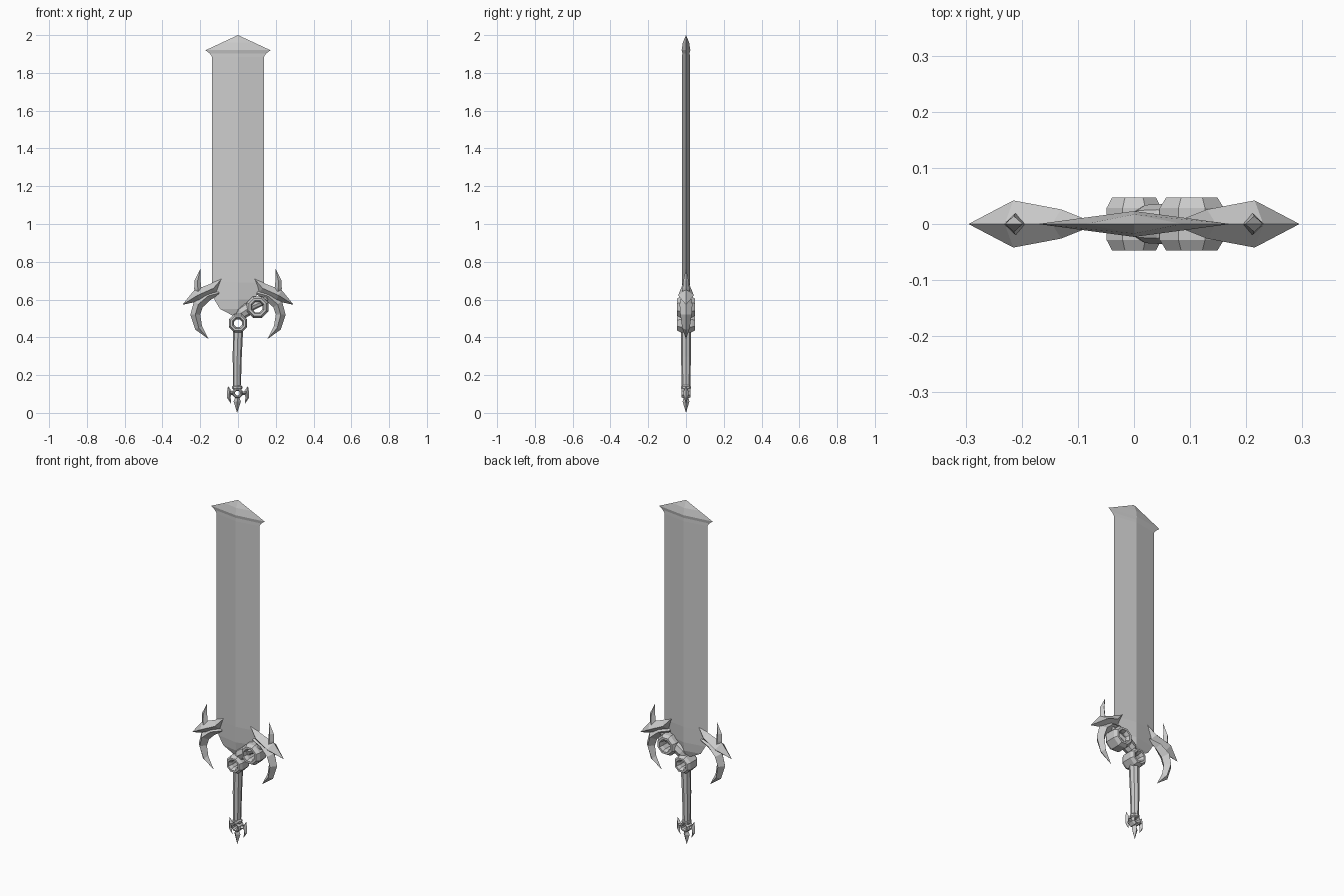
import bpy, bmesh, math
from mathutils import Vector

if "Cube" in bpy.data.objects:
    bpy.data.objects.remove(bpy.data.objects["Cube"])


def loft(name, rings):
    """Skin equal-length rings of points, cap the ends, merge collapsed tips."""
    bm = bmesh.new()
    rows = [[bm.verts.new(p) for p in ring] for ring in rings]
    n = len(rows[0])
    for a, b in zip(rows, rows[1:]):
        for i in range(n):
            j = (i + 1) % n
            bm.faces.new((a[i], a[j], b[j], b[i]))
    bm.faces.new(rows[0])
    bm.faces.new(rows[-1])
    bmesh.ops.remove_doubles(bm, verts=bm.verts, dist=0.0004)
    bmesh.ops.recalc_face_normals(bm, faces=bm.faces)
    me = bpy.data.meshes.new(name)
    bm.to_mesh(me)
    bm.free()
    ob = bpy.data.objects.new(name, me)
    bpy.context.collection.objects.link(ob)
    return ob


def bar(name, path, side=1, sides=4):
    """Tapered bar in the xz plane; path = (x, z, half width, half depth)."""
    rings = []
    for i, (x, z, w, t) in enumerate(path):
        a, b = path[max(i - 1, 0)], path[min(i + 1, len(path) - 1)]
        d = Vector((b[0] - a[0], 0, b[1] - a[1])).normalized()
        nrm = Vector((-d.z, 0, d.x))
        ring = []
        for k in range(sides):
            ang = 2 * math.pi * k / sides
            p = Vector((x, 0, z)) + nrm * w * math.cos(ang)
            ring.append((p.x * side, t * math.sin(ang), p.z))
        rings.append(ring)
    return loft(name, rings)


def ring(name, x, z, r, depth, hole):
    """Eight-sided bevelled ring whose hole runs along y."""
    prof = [(hole, -depth * .6), (r * .6, -depth), (r * .8, -depth), (r, -depth * .6),
            (r, depth * .6), (r * .8, depth), (r * .6, depth), (hole, depth * .6)]
    bm = bmesh.new()
    rows = []
    for k in range(8):
        a = math.pi / 8 + k * math.pi / 4
        rows.append([bm.verts.new((x + q * math.cos(a), y, z + q * math.sin(a))) for q, y in prof])
    for k in range(8):
        A, B = rows[k], rows[(k + 1) % 8]
        for i in range(8):
            j = (i + 1) % 8
            bm.faces.new((A[i], A[j], B[j], B[i]))
    bmesh.ops.recalc_face_normals(bm, faces=bm.faces)
    me = bpy.data.meshes.new(name)
    bm.to_mesh(me)
    bm.free()
    bpy.context.collection.objects.link(bpy.data.objects.new(name, me))


# Blade: diamond section, lopsided root, flared pointed end (z, left, right, half depth)
blade = [(.505, -.008, .008, .008), (.55, -.095, .035, .018), (.60, -.125, .085, .022),
         (.69, -.137, .137, .022), (1.885, -.137, .137, .022), (1.903, -.15, .15, .019),
         (1.92, -.172, .172, .023), (1.96, -.086, .086, .017), (2.0, 0, 0, 0)]
loft("blade", [[(l, 0, z), (0, -t, z), (r, 0, z), (0, t, z)] for z, l, r, t in blade])

# Guard wings and pommel hooks, mirrored left and right
for s, tag in ((-1, "left"), (1, "right")):
    bar("guard_spike_" + tag, [(.295, .572, 0, 0), (.215, .622, .033, .042),
                               (.13, .66, .028, .026), (.075, .722, 0, .004)], s)
    bar("guard_hook_" + tag, [(.10, .635, .008, .01), (.16, .618, .025, .024), (.21, .575, .028, .034),
                              (.226, .52, .026, .03), (.208, .45, .02, .02), (.155, .39, 0, 0)], s)
    bar("guard_horn_" + tag, [(.205, .61, .018, .02), (.213, .66, .019, .018),
                              (.214, .70, .016, .014), (.198, .765, 0, 0)], s)
    bar("pommel_hook_" + tag, [(.053, .143, 0, 0), (.045, .112, .013, .014),
                               (.049, .082, .01, .011), (.036, .047, 0, 0)], s)
    bar("pommel_arm_" + tag, [(.02, .105, .01, .014), (.046, .104, .008, .01)], s)

# Linked rings and the knuckle joining grip to the right wing
ring("grip_ring", 0, .475, .053, .047, .022)
ring("wing_ring", .103, .56, .062, .047, .03)
bar("knuckle", [(0, .515, .02, .022), (.02, .53, .034, .034), (.055, .553, .036, .036),
                (.075, .565, .022, .024), (.12, .585, .02, .022), (.17, .62, .01, .012)], 1, 8)

# Grip and collars
bar("grip", [(-.006, .13, .021, .023), (-.004, .30, .024, .026), (0, .44, .027, .028)], 1, 8)
bar("grip_collar", [(-.004, .122, .02, .02), (-.004, .13, .027, .026), (-.004, .14, .027, .026),
                    (-.004, .147, .02, .02)], 1, 8)

# Pommel
ring("pommel_ring", -.003, .105, .029, .024, .013)
bar("pommel_spike", [(-.003, .085, .01, .012), (-.004, .06, .019, .018), (-.005, 0, 0, 0)])
